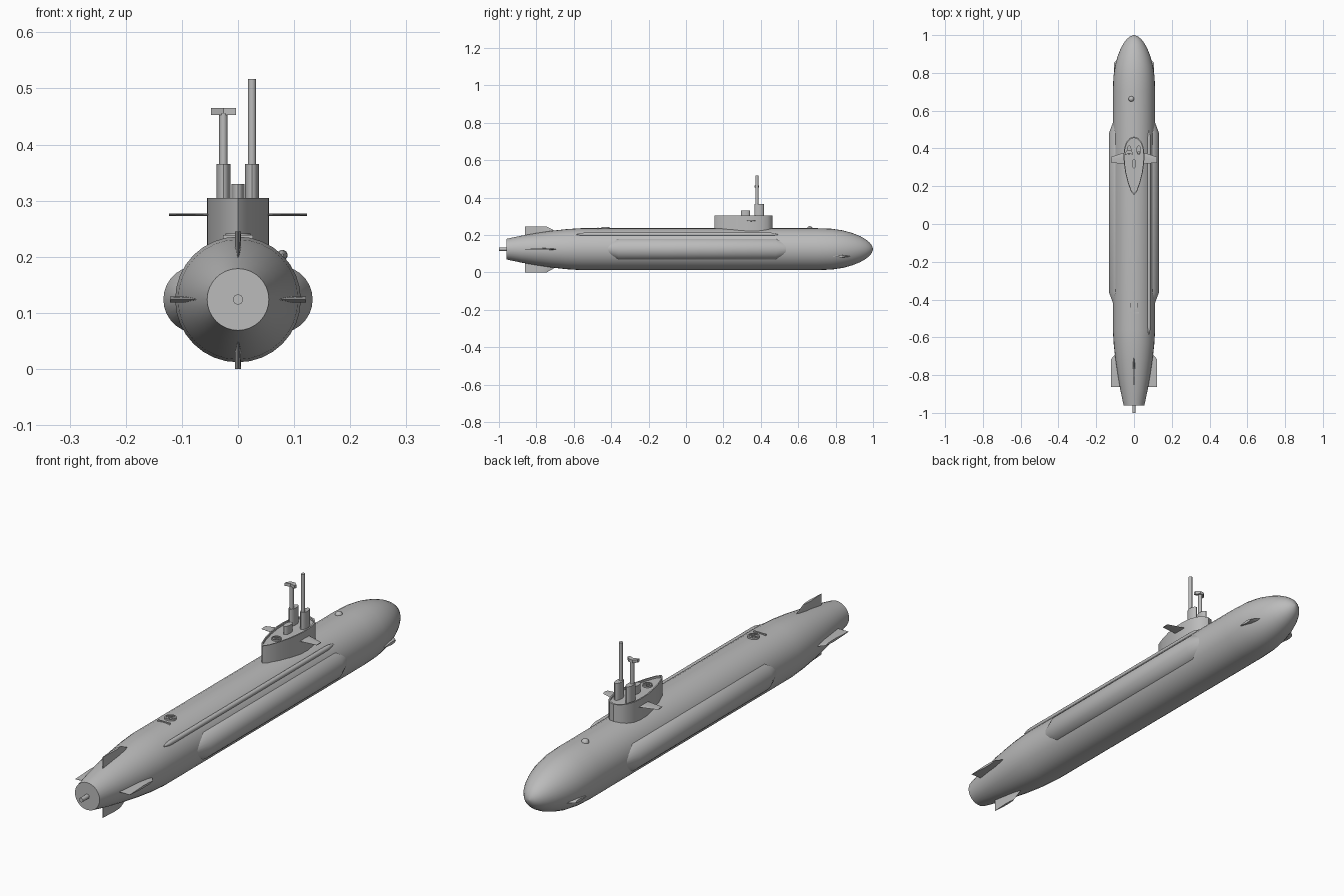
import bpy, bmesh, math
from mathutils import Vector

if "Cube" in bpy.data.objects:
    bpy.data.objects.remove(bpy.data.objects["Cube"], do_unlink=True)

grey = bpy.data.materials.new("hull grey")
grey.use_nodes = True
grey.diffuse_color = (0.5, 0.5, 0.5, 1)
grey.node_tree.nodes["Principled BSDF"].inputs["Base Color"].default_value = (0.5, 0.5, 0.5, 1)

AXIS_Z = 0.124  # height of the hull centreline


def finish(name, bm, angle=30):
    bmesh.ops.recalc_face_normals(bm, faces=bm.faces)
    me = bpy.data.meshes.new(name)
    bm.to_mesh(me)
    bm.free()
    ob = bpy.data.objects.new(name, me)
    bpy.context.collection.objects.link(ob)
    me.materials.append(grey)
    bpy.ops.object.select_all(action='DESELECT')
    ob.select_set(True)
    bpy.context.view_layer.objects.active = ob
    bpy.ops.object.shade_smooth_by_angle(angle=math.radians(angle))
    return ob


def loft(name, rings, angle=30):
    """Skin a list of equal-length point rings and cap both ends."""
    bm = bmesh.new()
    rows = [[bm.verts.new(p) for p in r] for r in rings]
    n = len(rows[0])
    for a, b in zip(rows, rows[1:]):
        for i in range(n):
            bm.faces.new((a[i], a[(i + 1) % n], b[(i + 1) % n], b[i]))
    bm.faces.new(rows[0])
    bm.faces.new(rows[-1])
    return finish(name, bm, angle)


def revolve_y(name, profile, x=0.0, z=AXIS_Z, segs=32):
    """Round body along y from (y, radius) pairs."""
    ang = [2 * math.pi * i / segs for i in range(segs)]
    return loft(name, [[(x + r * math.cos(a), y, z + r * math.sin(a)) for a in ang]
                       for y, r in profile])


def post(name, x, y, z0, z1, rx, ry, segs=20):
    """Upright elliptical cylinder."""
    ang = [2 * math.pi * i / segs for i in range(segs)]
    return loft(name, [[(x + rx * math.cos(a), y + ry * math.sin(a), z) for a in ang]
                       for z in (z0, z1)])


def fin(name, origin, span, thick, root, tip, t):
    """Thin foil; root and tip are (span distance, trailing y, leading y)."""
    o, s, k = Vector(origin), Vector(span), Vector(thick)
    rings = []
    for d, te, le in (root, tip):
        c = le - te
        pts = ((te, 0.15), (te + 0.6 * c, 1), (te + 0.85 * c, 0.75), (le, 0),
               (te + 0.85 * c, -0.75), (te + 0.6 * c, -1), (te, -0.15))
        rings.append([o + s * d + Vector((0, y, 0)) + k * (h * t) for y, h in pts])
    return loft(name, rings, 20)


def box(name, loc, size):
    bm = bmesh.new()
    bmesh.ops.create_cube(bm, size=1)
    for v in bm.verts:
        v.co = Vector([v.co[i] * size[i] + loc[i] for i in range(3)])
    return finish(name, bm)


def hatch(name, x, y, z, r):
    """Low hatch ring with a spoked lid."""
    n = 16
    ang = [2 * math.pi * i / n for i in range(n)]
    loft(name + "_ring", [[(x + q * math.cos(a), y + q * math.sin(a), h) for a in ang]
                          for q, h in ((r, z - 0.008), (r, z + 0.005), (r * 0.78, z + 0.005),
                                       (r * 0.78, z + 0.001))])
    for i in range(2):
        size = (r * 1.7, 0.003, 0.003) if i else (0.003, r * 1.7, 0.003)
        box(f"{name}_spoke_{i + 1}", (x, y, z + 0.003), size)


# Main hull, stern to bow
revolve_y("hull", [(-0.96, 0.055), (-0.88, 0.072), (-0.80, 0.086), (-0.72, 0.098), (-0.64, 0.107),
                   (-0.56, 0.112), (0.70, 0.112), (0.78, 0.109), (0.84, 0.100), (0.89, 0.086),
                   (0.93, 0.070), (0.96, 0.053), (0.98, 0.037), (0.993, 0.021), (1.0, 0.003)])
revolve_y("propeller_shaft", [(-1.0, 0.009), (-0.95, 0.009)], segs=16)

# Saddle tanks on both flanks
for side, sx in (("left", 1), ("right", -1)):
    revolve_y(side + "_saddle_tank", [(-0.44, 0.030), (-0.36, 0.060), (0.48, 0.060), (0.56, 0.030)],
              x=sx * 0.073, segs=28)

# Long array tube beside the deck
revolve_y("array_tube", [(-0.585, 0.002), (-0.56, 0.008), (-0.54, 0.0095), (0.45, 0.0095),
                         (0.47, 0.008), (0.495, 0.002)], x=0.079, z=0.203, segs=14)

# Sail: teardrop plan with a sunken top
half = [(0.022, 0.455), (0.040, 0.435), (0.051, 0.405), (0.055, 0.365), (0.054, 0.325),
        (0.046, 0.270), (0.032, 0.215), (0.015, 0.170)]
plan = [(0, 0.463)] + half + [(0, 0.153)] + [(-x, y) for x, y in reversed(half)]


def sail_ring(z, s):
    return [(x * s, 0.32 + (y - 0.32) * (s + 1) / 2, z) for x, y in plan]


loft("sail", [sail_ring(0.195, 1), sail_ring(0.305, 1), sail_ring(0.305, 0.90),
              sail_ring(0.297, 0.90)])

# Sail planes, stern planes and bow planes
for side, sx in (("left", 1), ("right", -1)):
    fin(side + "_sail_plane", (0, 0, 0.275), (sx, 0, 0), (0, 0, 1),
        (0.045, 0.317, 0.380), (0.123, 0.325, 0.355), 0.0018)
    fin(side + "_stern_plane", (0, 0, AXIS_Z), (sx, 0, 0), (0, 0, 1),
        (0.050, -0.862, -0.630), (0.121, -0.862, -0.715), 0.005)
    fin(side + "_bow_plane", (0, 0, 0.086), (sx, 0, 0), (0, 0.12, 1),
        (0.060, 0.785, 0.895), (0.106, 0.785, 0.855), 0.006)

# Upper and lower rudders
for name, sz, reach in (("upper_rudder", 1, 0.121), ("lower_rudder", -1, 0.124)):
    fin(name, (0, 0, AXIS_Z), (0, 0, sz), (1, 0, 0),
        (0.050, -0.862, -0.610), (reach, -0.862, -0.745), 0.005)

# Masts on the sail
for side, x, top in (("left", 0.025, 0.517), ("right", -0.026, 0.455)):
    post(side + "_mast_housing", x, 0.391, 0.28, 0.365, 0.0125, 0.025)
    post(side + "_mast", x, 0.379, 0.36, top, 0.0075, 0.0085, 16)
post("short_mast_housing", 0, 0.318, 0.28, 0.33, 0.0115, 0.024)

# Swept head on the right mast
head = [(-0.022, -0.014), (0, -0.007), (0.022, -0.014), (0.022, -0.003), (0.008, 0.010),
        (-0.008, 0.010), (-0.022, -0.003)]
loft("mast_head", [[(-0.026 + x, 0.380 + y, z) for x, y in head] for z in (0.453, 0.465)])

# Hatches, deck cleat and bow dome
hatch("sail_hatch", 0, 0.245, 0.298, 0.019)
hatch("deck_hatch", 0, -0.43, 0.237, 0.022)
box("deck_cleat", (0, -0.47, 0.236), (0.054, 0.006, 0.006))
bm = bmesh.new()
bmesh.ops.create_uvsphere(bm, u_segments=16, v_segments=10, radius=0.015)
for v in bm.verts:
    v.co += Vector((-0.014, 0.662, 0.232))
finish("bow_dome", bm, 60)
